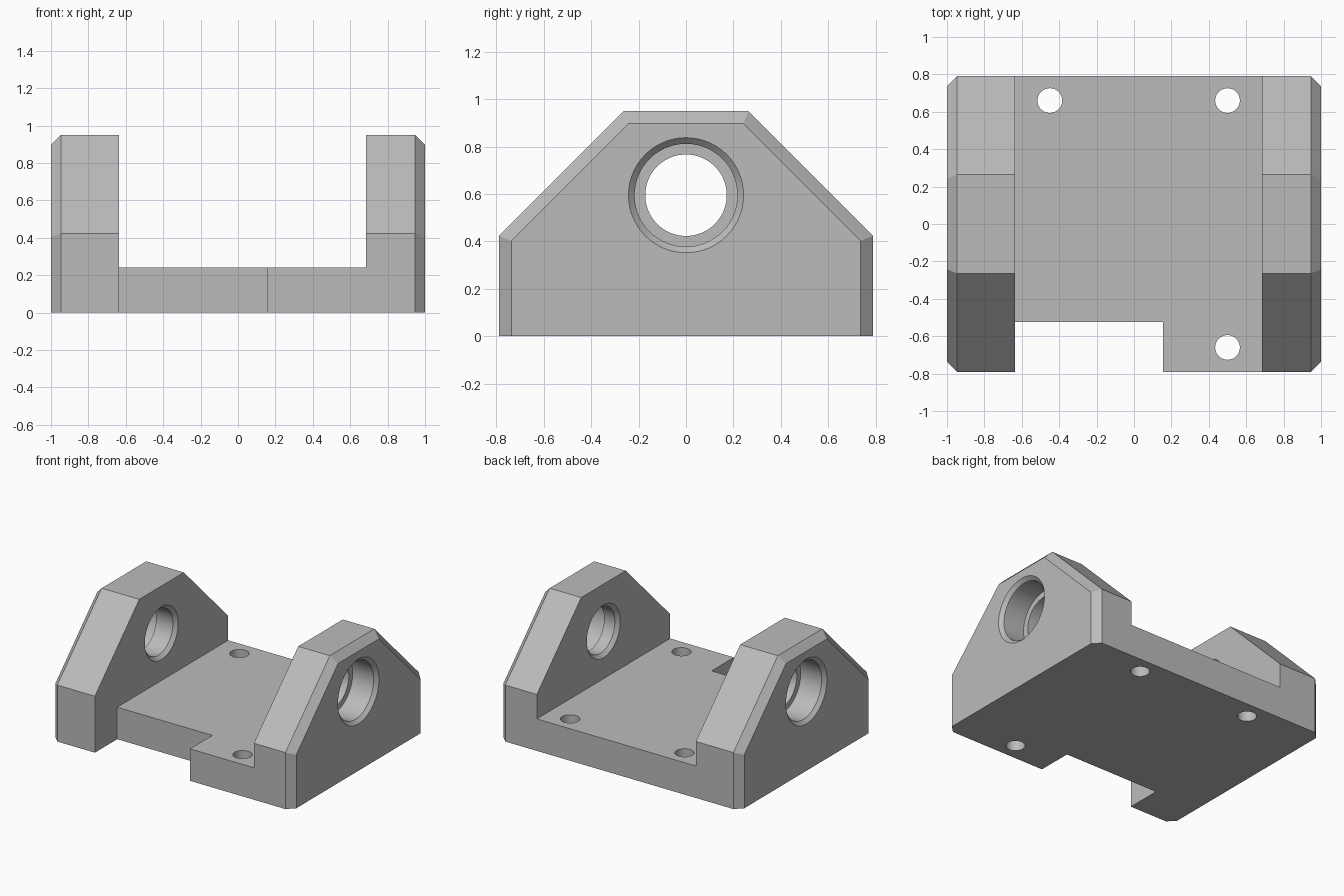
import bpy, bmesh, math
from mathutils import Vector

if "Cube" in bpy.data.objects:
    bpy.data.objects.remove(bpy.data.objects["Cube"], do_unlink=True)

grey = bpy.data.materials.new("light_grey")
grey.use_nodes = True
colour = (0.5, 0.5, 0.5, 1)
grey.diffuse_color = colour
grey.node_tree.nodes["Principled BSDF"].inputs["Base Color"].default_value = colour


def loft(name, rings):
    """Closed solid through rings of equal point count, capped at both ends."""
    bm = bmesh.new()
    loops = [[bm.verts.new(p) for p in ring] for ring in rings]
    n = len(loops[0])
    for a, b in zip(loops, loops[1:]):
        for i in range(n):
            j = (i + 1) % n
            bm.faces.new((a[i], a[j], b[j], b[i]))
    bm.faces.new(loops[0])
    bm.faces.new(loops[-1])
    bmesh.ops.recalc_face_normals(bm, faces=bm.faces)
    mesh = bpy.data.meshes.new(name)
    bm.to_mesh(mesh)
    bm.free()
    mesh.materials.append(grey)
    obj = bpy.data.objects.new(name, mesh)
    bpy.context.collection.objects.link(obj)
    return obj


def revolve(name, origin, axis, steps, sides=64):
    """Round solid along an axis; steps are (distance, radius) pairs."""
    axis = Vector(axis)
    u = axis.orthogonal().normalized()
    v = axis.cross(u)
    angles = [math.tau * i / sides for i in range(sides)]
    return loft(name, [[Vector(origin) + axis * d + (u * math.cos(a) + v * math.sin(a)) * r
                        for a in angles] for d, r in steps])


def cut(obj, cutters):
    """Subtract the cutters, then delete them."""
    bpy.ops.object.select_all(action='DESELECT')
    obj.select_set(True)
    bpy.context.view_layer.objects.active = obj
    for cutter in cutters:
        cutter.hide_render = True
        mod = obj.modifiers.new("cut", 'BOOLEAN')
        mod.operation = 'DIFFERENCE'
        mod.solver = 'EXACT'
        mod.object = cutter
        bpy.ops.object.modifier_apply(modifier=mod.name)
        bpy.data.objects.remove(cutter, do_unlink=True)
    bpy.ops.object.shade_smooth_by_angle(angle=math.radians(20))


DEPTH, HEIGHT, SHOULDER, CREST = 0.79, 0.95, 0.424, 0.263
BEVEL = 0.053
INNER_RIGHT, INNER_LEFT = -0.635, 0.685

# Base plate with a front notch and three screw holes
outline = [(INNER_RIGHT, -0.525), (0.155, -0.525), (0.155, -DEPTH),
           (INNER_LEFT, -DEPTH), (INNER_LEFT, DEPTH), (INNER_RIGHT, DEPTH)]
base = loft("base_plate", [[(x, y, z) for x, y in outline] for z in (0, 0.24)])
cut(base, [revolve("screw_hole", (x, y, 0), (0, 0, 1), [(-0.1, 0.066), (0.4, 0.066)], 48)
           for x, y in ((-0.45, 0.66), (0.5, 0.66), (0.5, -0.66))])


def wall_ring(x, inset):
    """Gable outline, inset on every edge except the bottom."""
    y, top = DEPTH - inset, HEIGHT - inset
    slope = DEPTH + SHOULDER - inset * math.sqrt(2)
    half = [(y, 0), (y, slope - y), (slope - top, top)]
    return [(x, a, z) for a, z in half] + [(x, -a, z) for a, z in reversed(half)]


# End walls, bevelled outside, each with a stepped and countersunk bore
for name, side, inner in (("right_wall", -1, INNER_RIGHT), ("left_wall", 1, INNER_LEFT)):
    wall = loft(name, [wall_ring(inner, 0), wall_ring(side * (1 - BEVEL), 0),
                       wall_ring(side, BEVEL)])
    thick = abs(side - inner)
    bore = revolve("bore", (side, 0, 0.595), (-side, 0, 0),
                   [(-0.026, 0.269), (0.026, 0.217), (0.2, 0.217), (0.2, 0.172),
                    (thick - 0.026, 0.172), (thick + 0.026, 0.224)])
    cut(wall, [bore])
